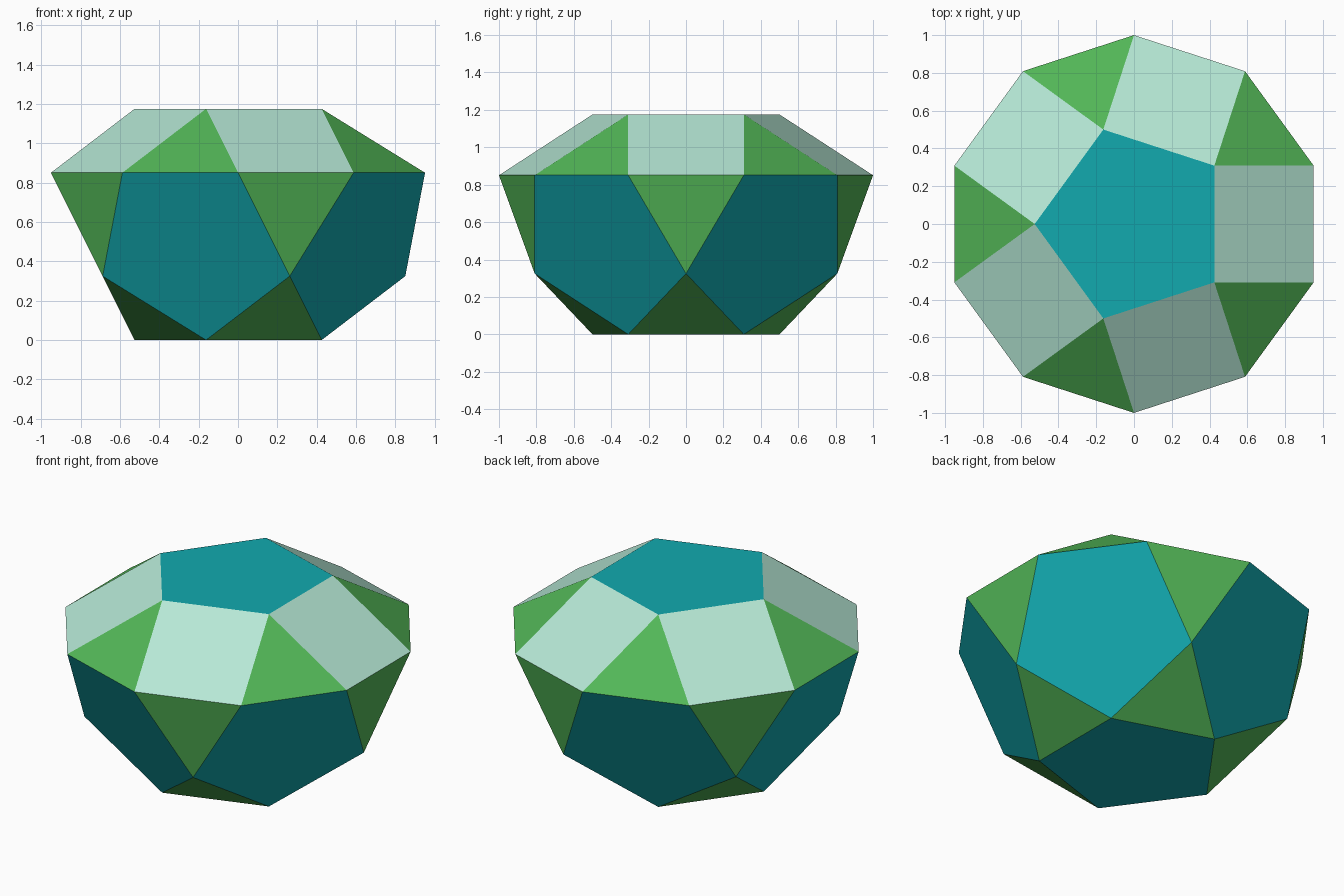
import bpy, bmesh
from math import sin, cos, sqrt, radians

if "Cube" in bpy.data.objects:
    bpy.data.objects.remove(bpy.data.objects["Cube"])


def material(name, color):
    mat = bpy.data.materials.new(name)
    mat.diffuse_color = (*color, 1)
    mat.use_nodes = True
    mat.node_tree.nodes["Principled BSDF"].inputs["Base Color"].default_value = mat.diffuse_color
    return mat


def ring(bm, count, radius, start, z):
    for i in range(count):
        a = radians(start + 360 * i / count)
        bm.verts.new((radius * cos(a), radius * sin(a), z))


# Ring radii and heights for a solid with a unit-radius decagon girdle
phi = (1 + sqrt(5)) / 2
edge = 1 / phi
small = edge / (2 * sin(radians(36)))
wide = small * phi
girdle_z = wide

bm = bmesh.new()
ring(bm, 5, small, 36, 0)                   # base pentagon
ring(bm, 5, wide, 0, girdle_z - small)      # lower waist
ring(bm, 10, 1, 18, girdle_z)               # decagon girdle
ring(bm, 5, small, 36, girdle_z + small * edge)  # top pentagon

# Skin the rings and merge coplanar triangles into polygons
bmesh.ops.convex_hull(bm, input=bm.verts[:])
bmesh.ops.dissolve_limit(bm, angle_limit=radians(1), verts=bm.verts[:], edges=bm.edges[:])
bmesh.ops.recalc_face_normals(bm, faces=bm.faces[:])

# Colour by number of sides: triangles, squares, pentagons
for f in bm.faces:
    f.material_index = len(f.verts) - 3
    f.smooth = False

mesh = bpy.data.meshes.new("faceted_solid")
bm.to_mesh(mesh)
bm.free()
mesh.materials.append(material("green_triangles", (0.085, 0.47, 0.095)))
mesh.materials.append(material("mint_squares", (0.47, 0.81, 0.67)))
mesh.materials.append(material("teal_pentagons", (0.006, 0.40, 0.43)))
bpy.context.collection.objects.link(bpy.data.objects.new("faceted_solid", mesh))
